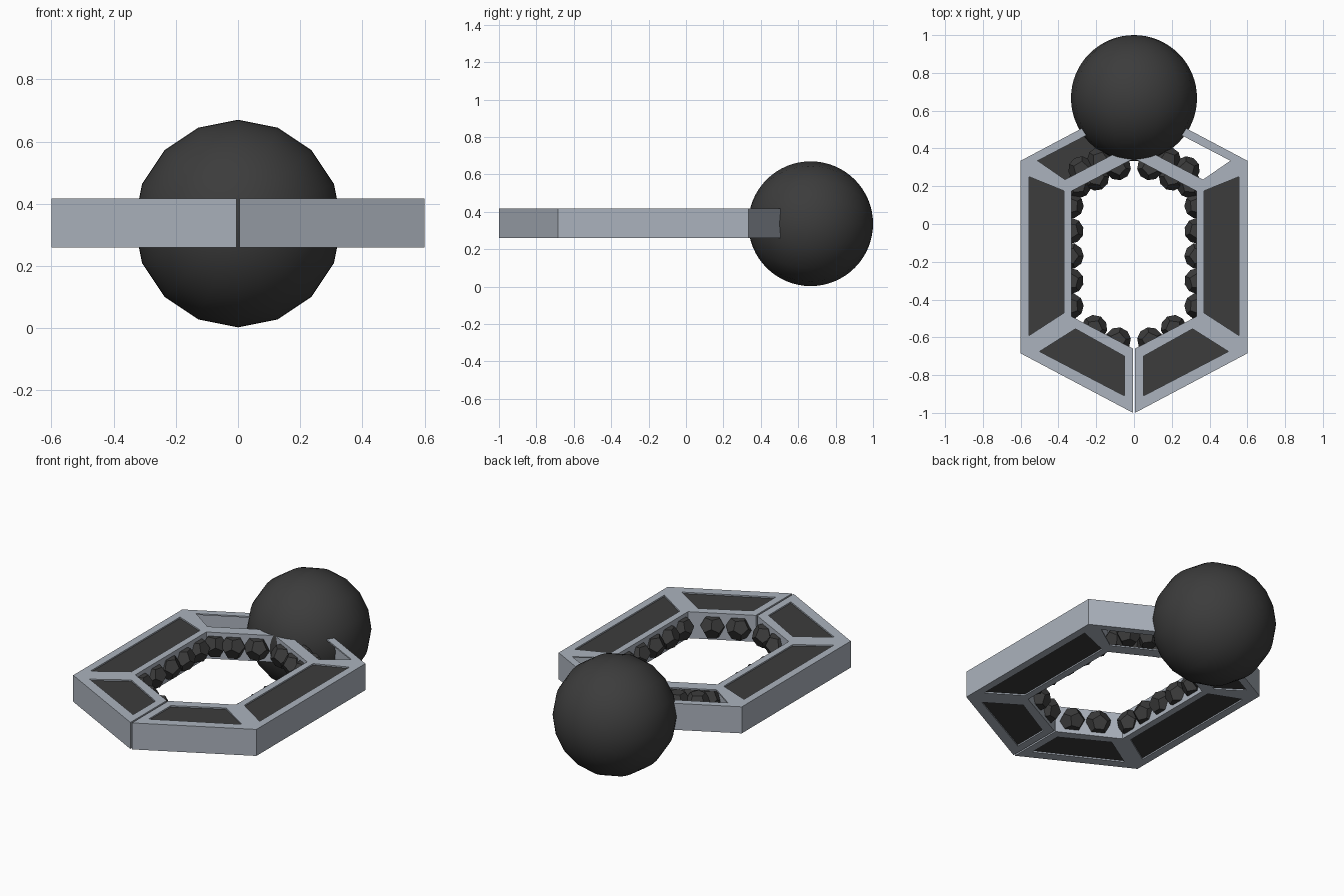
import bpy, bmesh, math
from mathutils import Matrix, Vector

if "Cube" in bpy.data.objects:
    bpy.data.objects.remove(bpy.data.objects["Cube"])

Z0, Z1 = 0.26, 0.417
ZM = (Z0 + Z1) / 2
RECESS = 0.008


def material(name, rgb):
    m = bpy.data.materials.new(name)
    m.diffuse_color = (*rgb, 1)
    m.use_nodes = True
    m.node_tree.nodes["Principled BSDF"].inputs["Base Color"].default_value = m.diffuse_color
    return m


GREY = material("blue grey metal", (0.41, 0.45, 0.51))
DARK = material("charcoal", (0.045, 0.045, 0.045))


def finish(bm, name, mats):
    me = bpy.data.meshes.new(name)
    bm.to_mesh(me)
    bm.free()
    for m in mats:
        me.materials.append(m)
    ob = bpy.data.objects.new(name, me)
    bpy.context.collection.objects.link(ob)
    return ob


def segment(name, outline, hole, side, top_panel=True, bottom_panel=True):
    """Hollow ring segment with a framed opening above and below."""
    bm = bmesh.new()

    def loop(pts, z):
        return [bm.verts.new((x * side, y, z)) for x, y in pts]

    def band(a, b, skip=()):
        for i in range(4):
            if i not in skip:
                j = (i + 1) % 4
                bm.faces.new((a[i], a[j], b[j], b[i]))

    low, high = loop(outline, Z0), loop(outline, Z1)
    band(low, high)
    for rim, z, inward, panel in ((high, Z1, -1, top_panel),
                                  (low, Z0, 1, bottom_panel)):
        edge = loop(hole, z)
        deep = loop(hole, z + inward * RECESS)
        band(rim, edge)
        band(edge, deep)
        if panel:
            f = bm.faces.new(deep)
            f.material_index = 1
    bmesh.ops.recalc_face_normals(bm, faces=bm.faces)
    return finish(bm, name, (GREY, DARK))


# Ring segments, given for the right half: outer, outer, inner, inner
front = [(0.005, -1.0), (0.6, -0.685), (0.33, -0.49), (0.005, -0.66)]
front_hole = [(0.05, -0.91), (0.50, -0.675), (0.31, -0.555), (0.05, -0.70)]
flank = [(0.6, -0.685), (0.6, 0.335), (0.33, 0.175), (0.33, -0.49)]
flank_hole = [(0.555, -0.59), (0.555, 0.25), (0.37, 0.175), (0.37, -0.47)]
back = [(0.6, 0.335), (0.005, 0.65), (0.005, 0.345), (0.33, 0.175)]
back_hole = [(0.51, 0.335), (0.05, 0.575), (0.05, 0.40), (0.365, 0.235)]

for side, tag in ((1, "right"), (-1, "left")):
    segment("front_segment_" + tag, front, front_hole, side)
    segment("side_segment_" + tag, flank, flank_hole, side)
    segment("back_segment_" + tag, back, back_hole, side, False, side < 0)


def dodecahedron(radius):
    """Twelve-sided bead: hull of the face centres of an icosahedron."""
    ico = bmesh.new()
    bmesh.ops.create_icosphere(ico, subdivisions=1, radius=1)
    pts = [f.calc_center_median().normalized() * radius for f in ico.faces]
    ico.free()
    bm = bmesh.new()
    for p in pts:
        bm.verts.new(p)
    bmesh.ops.convex_hull(bm, input=bm.verts)
    bmesh.ops.dissolve_limit(bm, angle_limit=0.05, verts=bm.verts, edges=bm.edges)
    bmesh.ops.recalc_face_normals(bm, faces=bm.faces)
    return bm


# Beads along the inner wall
bead = finish(dodecahedron(0.07), "inner_bead", (DARK,))
spots = [(0.085, -0.615), (0.21, -0.55)]
spots += [(0.335, -0.435 + 0.133 * i) for i in range(5)]
spots += [(0.295, 0.205), (0.20, 0.245), (0.085, 0.30), (0.28, 0.29), (0.18, 0.34)]
first = True
for side in (1, -1):
    for x, y in spots:
        ob = bead if first else bead.copy()
        if not first:
            bpy.context.collection.objects.link(ob)
        first = False
        ob.location = (side * x, y, ZM)
        ob.rotation_euler = (0, 0, math.atan2(y + 0.17, side * x))

# Large ball at the back, poles along y
bm = bmesh.new()
bmesh.ops.create_uvsphere(bm, u_segments=16, v_segments=32, radius=0.3335)
bmesh.ops.transform(bm, matrix=Matrix.Translation(Vector((0, 0.6665, 0.3365)))
                    @ Matrix.Rotation(math.pi / 2, 4, "X"), verts=bm.verts)
for f in bm.faces:
    f.smooth = True
finish(bm, "back_ball", (DARK,))
